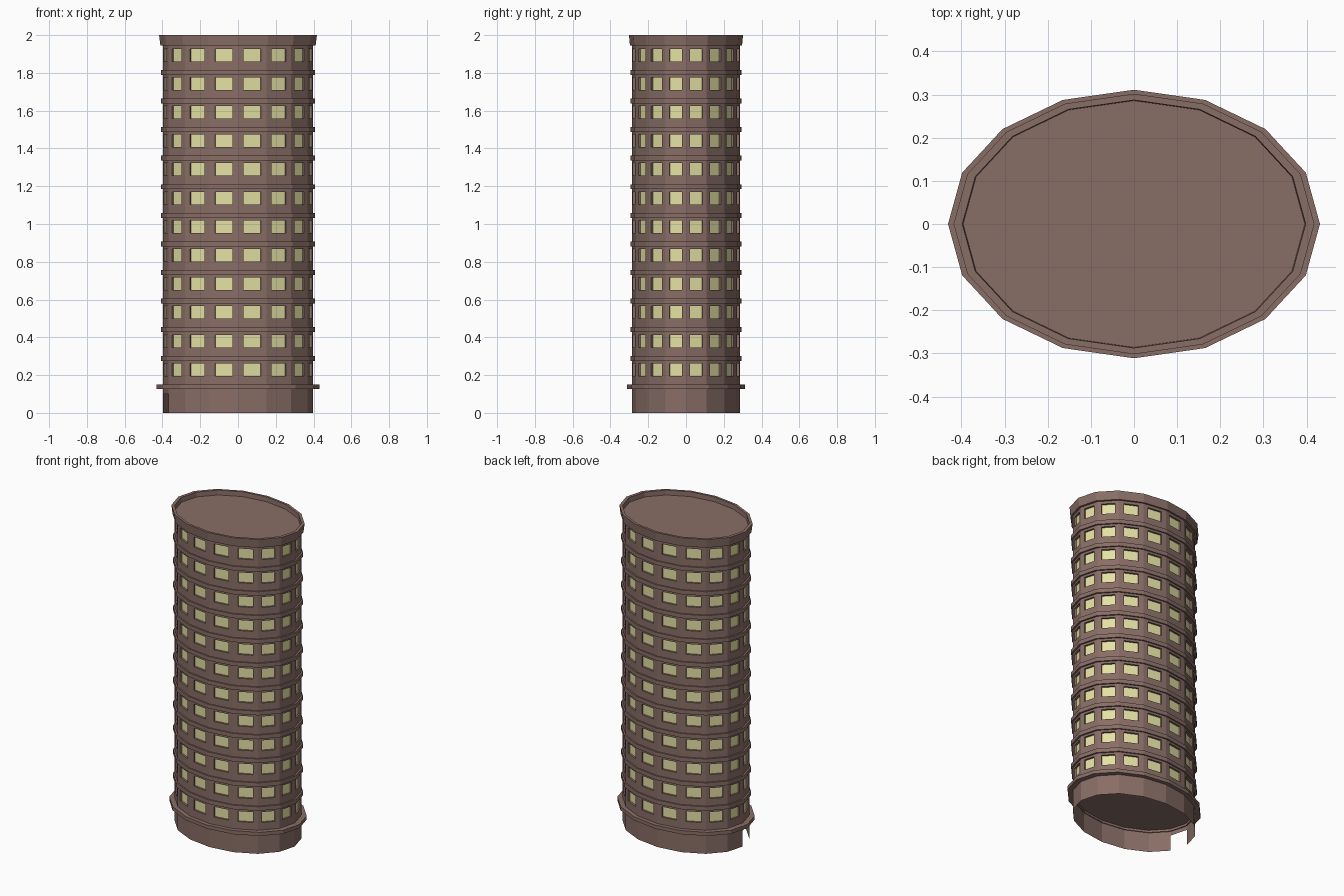
import bpy, bmesh, math

SIDES = 16
ASPECT = 0.722        # depth of the oval relative to its width
WALL = 0.397          # half width of the wall
FLOORS = 12
PITCH = 0.1514

cube = bpy.data.objects.get("Cube")
if cube:
    bpy.data.objects.remove(cube, do_unlink=True)


def material(name, rgb):
    m = bpy.data.materials.new(name)
    m.use_nodes = True
    m.diffuse_color = (*rgb, 1)
    m.node_tree.nodes["Principled BSDF"].inputs["Base Color"].default_value = (*rgb, 1)
    return m


brown = material("brown wall", (0.25, 0.155, 0.133))
glow = material("pale yellow glass", (0.78, 0.75, 0.37))


def corner(k, r):
    a = math.tau * k / SIDES
    return r * math.cos(a), r * ASPECT * math.sin(a)


def side_point(k, t, r):
    """Point a fraction t along flat side k of the oval."""
    (x0, y0), (x1, y1) = corner(k, r), corner(k + 1, r)
    return x0 + (x1 - x0) * t, y0 + (y1 - y0) * t


def finish(name, bm):
    mesh = bpy.data.meshes.new(name)
    bm.to_mesh(mesh)
    bm.free()
    mesh.materials.append(brown)
    mesh.materials.append(glow)
    ob = bpy.data.objects.new(name, mesh)
    bpy.context.collection.objects.link(ob)
    return ob


def lathe(name, profile, closed=True):
    """Sweep a (radius, z) profile round the oval."""
    bm = bmesh.new()
    rings = [[bm.verts.new((*corner(k, r), z)) for k in range(SIDES)] for r, z in profile]
    pairs = list(zip(rings, rings[1:]))
    if closed:
        pairs.append((rings[-1], rings[0]))
    for a, b in pairs:
        for k in range(SIDES):
            n = (k + 1) % SIDES
            bm.faces.new((a[k], a[n], b[n], b[k]))
    if not closed:
        bm.faces.new(rings[-1])
    return finish(name, bm)


# Storey walls with recessed windows
bm = bmesh.new()
levels = [0.14]
for f in range(FLOORS):
    levels += [0.196 + f * PITCH, 0.262 + f * PITCH]
levels.append(1.96)
cols = [(k, t) for k in range(SIDES) for t in (0, 0.2, 0.8)]
grid = [[bm.verts.new((*side_point(k, t, WALL), z)) for k, t in cols] for z in levels]
windows = []
for j in range(len(levels) - 1):
    for i in range(len(cols)):
        n = (i + 1) % len(cols)
        face = bm.faces.new((grid[j][i], grid[j][n], grid[j + 1][n], grid[j + 1][i]))
        if j % 2 and i % 3 == 1:
            windows.append(face)
bm.normal_update()
for face in windows:
    inward = face.normal * -0.012
    pane = bmesh.ops.extrude_face_region(bm, geom=[face])["geom"]
    bmesh.ops.translate(bm, vec=inward, verts=[g for g in pane if isinstance(g, bmesh.types.BMVert)])
    for g in pane:
        if isinstance(g, bmesh.types.BMFace):
            g.material_index = 1
    if face.is_valid:
        bm.faces.remove(face)
finish("storey_walls", bm)

# Hollow base with one open doorway on the side
bm = bmesh.new()
DOOR = SIDES // 2
rows = [0, 0.1, 0.14]
grid = [[bm.verts.new((*corner(k, WALL), z)) for k in range(SIDES)] for z in rows]
for j in range(2):
    for k in range(SIDES):
        n = (k + 1) % SIDES
        if not (j == 0 and k == DOOR):
            bm.faces.new((grid[j][k], grid[j][n], grid[j + 1][n], grid[j + 1][k]))
bm.faces.new(grid[2][::-1])
finish("base_wall", bm)

# Ledge above the base
lathe("base_ledge", [(0.39, 0.126), (0.431, 0.126), (0.431, 0.149), (0.39, 0.149)])

# Bands between storeys
for f in range(FLOORS - 1):
    z = 0.289 + f * PITCH
    lathe(f"floor_band_{f + 1}", [(0.39, z - 0.013), (0.408, z - 0.013), (0.408, z + 0.013), (0.39, z + 0.013)])

# Parapet and roof deck
lathe("roof_parapet", [(0.39, 1.945), (0.411, 1.945), (0.418, 2.0), (0.398, 2.0), (0.396, 1.97)], closed=False)
